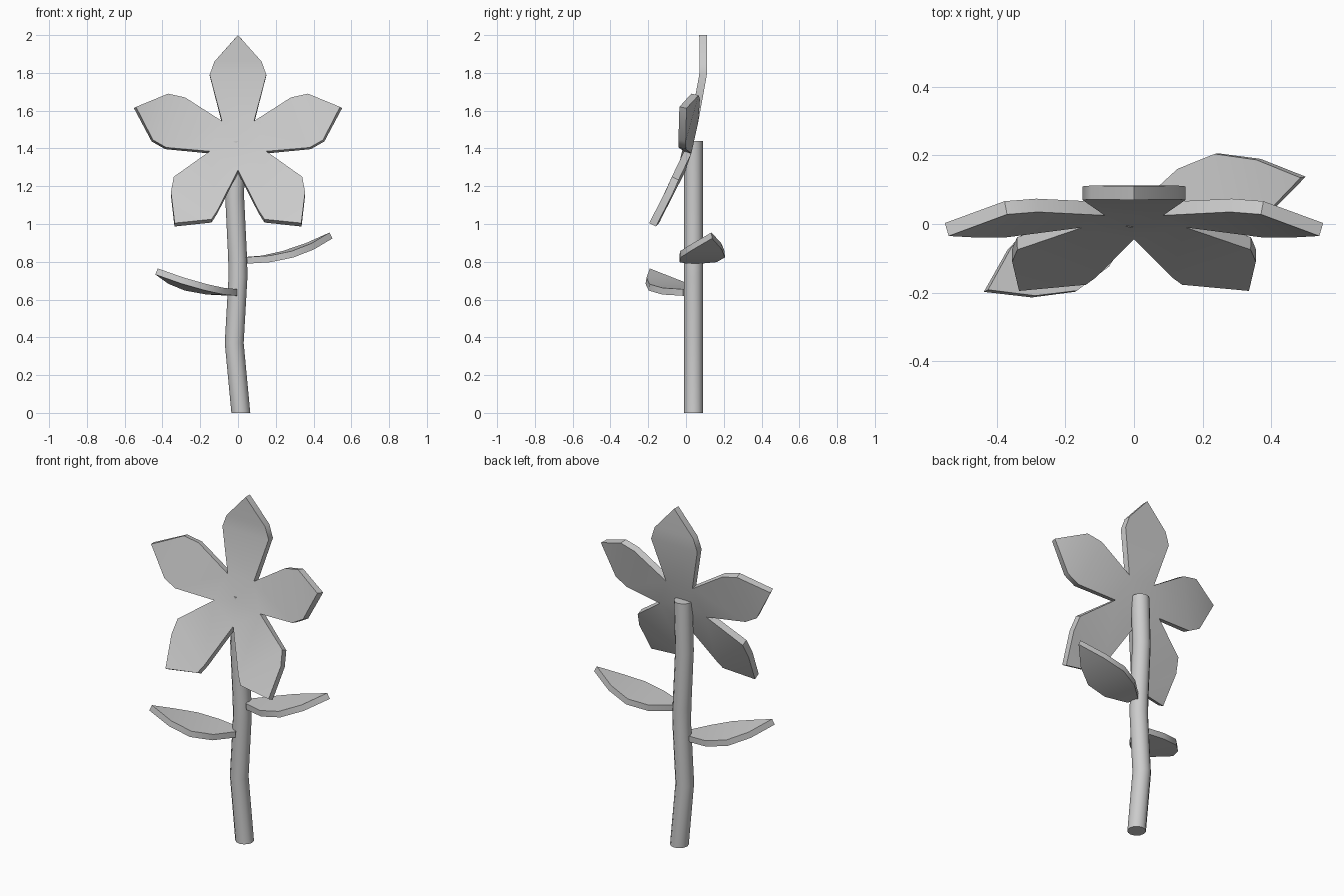
import bpy, bmesh, math
from mathutils import Vector, Matrix

cube = bpy.data.objects.get("Cube")
if cube:
    bpy.data.objects.remove(cube, do_unlink=True)

grey = bpy.data.materials.new("light grey")
grey.use_nodes = True
colour = (0.6, 0.6, 0.6, 1)
grey.diffuse_color = colour
grey.node_tree.nodes["Principled BSDF"].inputs["Base Color"].default_value = colour


def make(name, verts, faces, facing=None, thickness=0):
    """Mesh object with one material; thin sheets are thickened behind their facing side."""
    mesh = bpy.data.meshes.new(name)
    mesh.from_pydata(verts, [], faces)
    bm = bmesh.new()
    bm.from_mesh(mesh)
    bmesh.ops.recalc_face_normals(bm, faces=bm.faces)
    if facing:
        total = sum((f.normal for f in bm.faces), Vector())
        if total.dot(Vector(facing)) < 0:
            bmesh.ops.reverse_faces(bm, faces=bm.faces)
    bm.to_mesh(mesh)
    bm.free()
    mesh.materials.append(grey)
    obj = bpy.data.objects.new(name, mesh)
    bpy.context.collection.objects.link(obj)
    bpy.ops.object.select_all(action="DESELECT")
    obj.select_set(True)
    bpy.context.view_layer.objects.active = obj
    if thickness:
        mod = obj.modifiers.new("thickness", "SOLIDIFY")
        mod.thickness = thickness
        mod.offset = -1
        bpy.ops.object.modifier_apply(modifier=mod.name)
    bpy.ops.object.shade_smooth_by_angle(angle=math.radians(35))
    return obj


# Stem: a round tube following a gentle wave
SIDES, RADIUS = 12, 0.05
path = [(0.015, 0), (-0.02, 0.37), (0, 0.72), (-0.002, 0.82), (-0.018, 1.15), (-0.01, 1.44)]
rings = [[(x + RADIUS * math.cos(math.tau * i / SIDES),
           0.04 + RADIUS * math.sin(math.tau * i / SIDES), z) for i in range(SIDES)]
         for x, z in path]
stem_verts = [p for ring in rings for p in ring]
stem_faces = [(r * SIDES + i, r * SIDES + (i + 1) % SIDES,
               (r + 1) * SIDES + (i + 1) % SIDES, (r + 1) * SIDES + i)
              for r in range(len(path) - 1) for i in range(SIDES)]
last = len(stem_verts) - SIDES
stem_faces += [tuple(range(SIDES)), tuple(range(last, last + SIDES))]
make("stem", stem_verts, stem_faces)

# Petals: one outline each, in the order valley, wide, shoulder, tip, shoulder, wide, valley
heart = (0, -0.01, 1.43)
upper_valley, side_valley, low_valley = (0.085, 0.025, 1.545), (0.15, -0.01, 1.385), (0, -0.045, 1.285)


def flip(p):
    return (-p[0], p[1], p[2])


top_half = [upper_valley, (0.15, 0.07, 1.79), (0.125, 0.072, 1.86)]
top = top_half + [(0, 0.07, 2)] + [flip(p) for p in reversed(top_half)]
side = [upper_valley, (0.28, 0.035, 1.67), (0.37, 0.028, 1.69), (0.54, -0.035, 1.62),
        (0.45, -0.04, 1.445), (0.38, -0.04, 1.405), side_valley]
lower = [side_valley, (0.34, -0.075, 1.25), (0.355, -0.11, 1.17), (0.335, -0.195, 1.005),
         (0.14, -0.177, 1.025), (0.11, -0.155, 1.07), low_valley]

flower_verts, flower_faces = [], []
for outline in (top, side, lower, [flip(p) for p in side], [flip(p) for p in lower]):
    n = len(flower_verts)
    flower_verts += [heart] + outline
    for f in ((0, 1, 7), (1, 2, 6, 7), (2, 3, 5, 6), (3, 4, 5)):
        flower_faces.append(tuple(n + i for i in f))

# Share the vertices along the valleys so the petals form one sheet
unique = list(dict.fromkeys(flower_verts))
flower_faces = [tuple(unique.index(flower_verts[i]) for i in f) for f in flower_faces]
make("petals", unique, flower_faces, facing=(0, -1, 0), thickness=0.04)


# Leaves: pointed blades curling upward along their length
def leaf(name, base, angle, rise):
    spine = [(0, 0.035), (0.11, 0.1), (0.225, 0.12), (0.34, 0.078)]
    length = 0.455
    turn = Matrix.Rotation(math.radians(angle), 3, "Z")

    def place(a, w):
        return Vector(base) + turn @ Vector((a, w, rise * (a / length) ** 2))

    verts = [place(a, s * w) for a, w in spine for s in (1, -1)] + [place(length, 0)]
    faces = [(i, i + 1, i + 3, i + 2) for i in (0, 2, 4)] + [(6, 7, 8)]
    make(name, verts, faces, facing=(0, 0, 1), thickness=0.035)


leaf("left_leaf", (0.04, 0.04, 0.825), 12, 0.13)
leaf("right_leaf", (-0.02, 0.015, 0.655), 207, 0.11)
